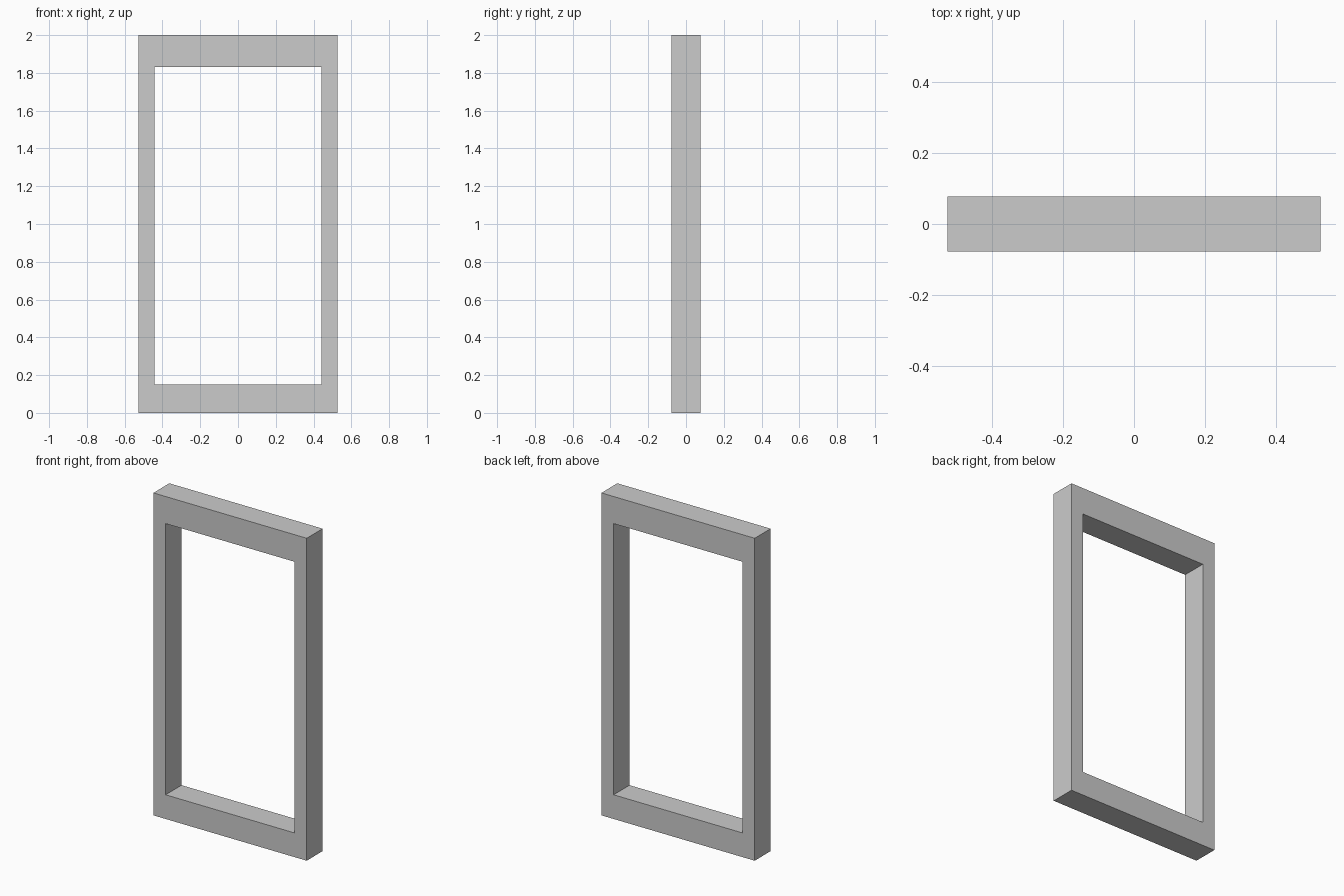
import bpy
import bmesh

if "Cube" in bpy.data.objects:
    bpy.data.objects.remove(bpy.data.objects["Cube"])

HALF_W, HEIGHT, DEPTH = 0.526, 2.0, 0.156
OPEN_HALF_W, OPEN_BOTTOM, OPEN_TOP = 0.442, 0.15, 1.832


def rectangle(bm, half_w, z0, z1):
    """Corner loop of an upright rectangle on the front plane."""
    corners = [(-half_w, z0), (half_w, z0), (half_w, z1), (-half_w, z1)]
    return [bm.verts.new((x, -DEPTH / 2, z)) for x, z in corners]


# Front face ring between the outer edge and the opening
bm = bmesh.new()
outer = rectangle(bm, HALF_W, 0, HEIGHT)
inner = rectangle(bm, OPEN_HALF_W, OPEN_BOTTOM, OPEN_TOP)
for i in range(4):
    j = (i + 1) % 4
    bm.faces.new((outer[i], outer[j], inner[j], inner[i]))

# Extrude the ring back to full depth, keeping the front faces
ring = bmesh.ops.extrude_face_region(bm, geom=bm.faces[:], use_keep_orig=True)
back = [g for g in ring["geom"] if isinstance(g, bmesh.types.BMVert)]
bmesh.ops.translate(bm, vec=(0, DEPTH, 0), verts=back)
bmesh.ops.recalc_face_normals(bm, faces=bm.faces[:])

# Frame object
mesh = bpy.data.meshes.new("window_frame")
bm.to_mesh(mesh)
bm.free()
frame = bpy.data.objects.new("window_frame", mesh)
bpy.context.collection.objects.link(frame)
